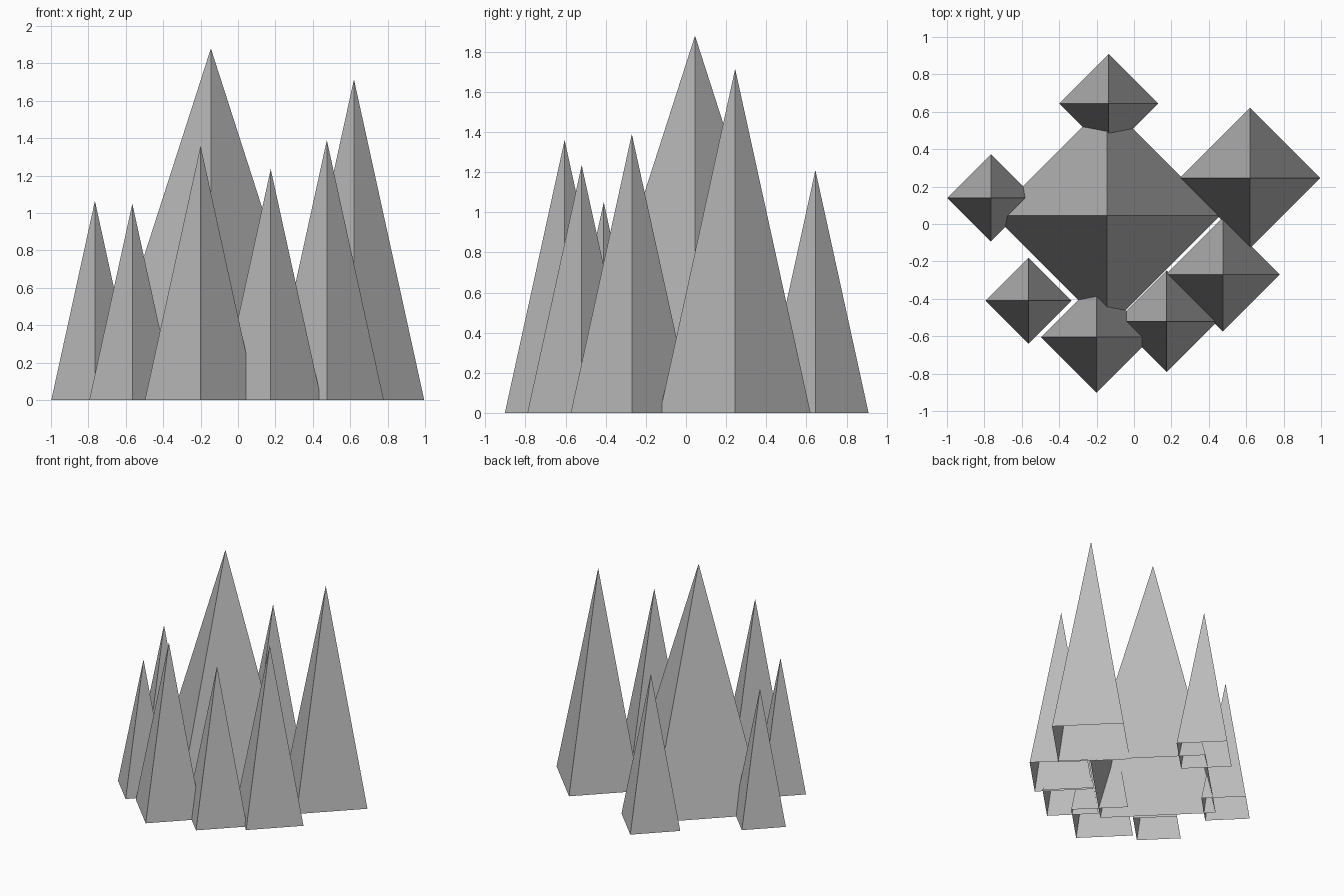
import bpy

# Remove the default object
default = bpy.data.objects.get("Cube")
if default:
    bpy.data.objects.remove(default, do_unlink=True)

# Single flat grey
grey = bpy.data.materials.new("stone_grey")
grey.use_nodes = True
colour = (0.5, 0.5, 0.5, 1.0)
grey.diffuse_color = colour
grey.node_tree.nodes["Principled BSDF"].inputs["Base Color"].default_value = colour


def spire(name, x, y, radius, height):
    """Open-bottomed four-sided cone with its corners on the x and y axes."""
    bpy.ops.mesh.primitive_cone_add(
        vertices=4, radius1=radius, radius2=0, depth=height,
        end_fill_type='NOTHING', location=(x, y, height / 2))
    obj = bpy.context.object
    obj.name = obj.data.name = name
    obj.data.materials.append(grey)


# Broad central spire
spire("main_spire", -0.145, 0.045, 0.605, 1.88)

# Slender spires around it, all with the same proportions
SLENDERNESS = 0.219
for name, x, y, height in (
    ("right_back_spire", 0.62, 0.245, 1.715),
    ("back_spire", -0.135, 0.645, 1.21),
    ("left_spire", -0.765, 0.14, 1.065),
    ("left_front_spire", -0.565, -0.41, 1.05),
    ("front_spire", -0.2, -0.605, 1.36),
    ("right_front_spire", 0.175, -0.52, 1.235),
    ("right_spire", 0.475, -0.27, 1.39),
):
    spire(name, x, y, height * SLENDERNESS, height)
